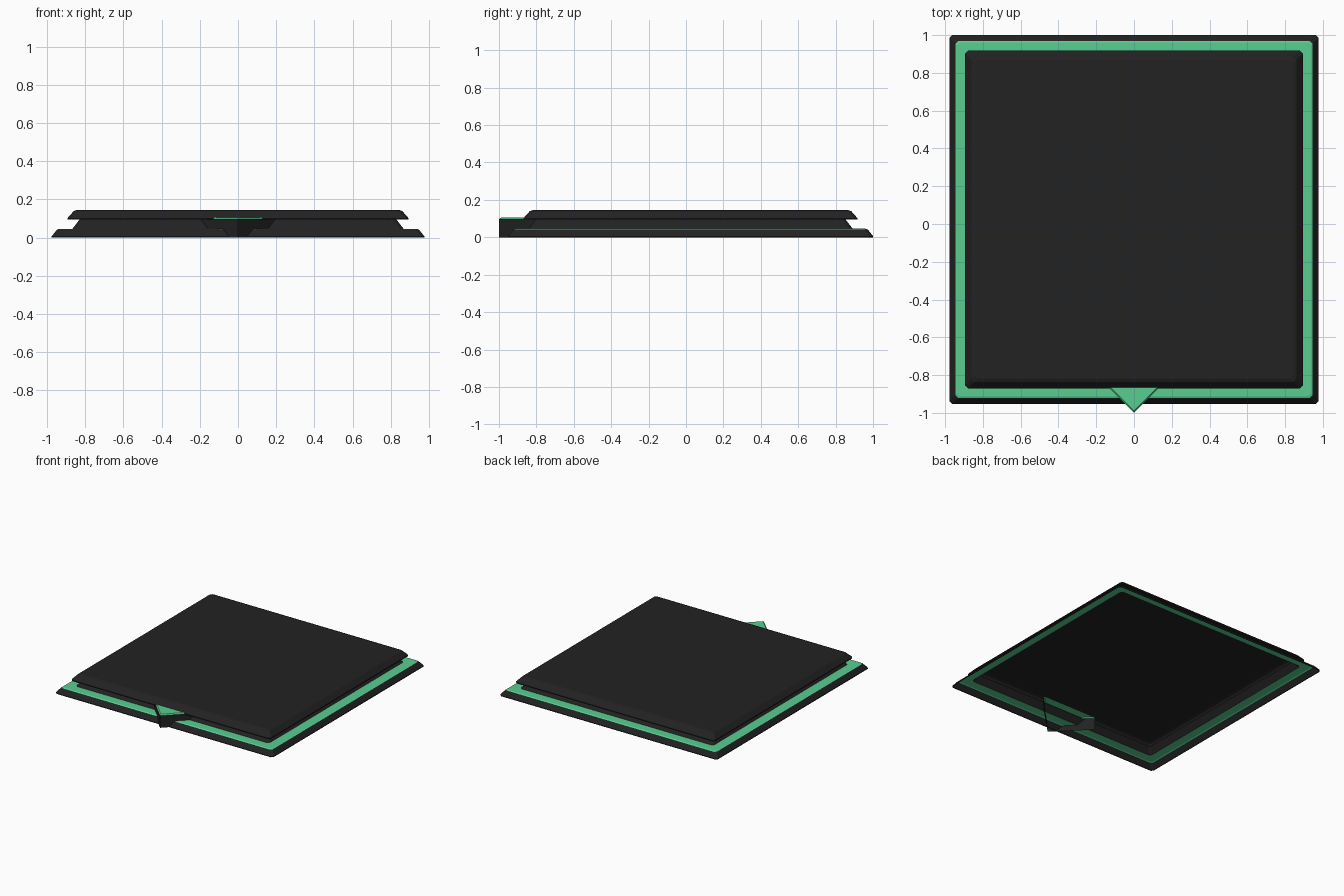
import bpy, bmesh

if "Cube" in bpy.data.objects:
    bpy.data.objects.remove(bpy.data.objects["Cube"])

CY = 0.024  # the square body sits slightly back, the pointer sticks out in front


def material(name, rgb):
    m = bpy.data.materials.new(name)
    m.diffuse_color = (*rgb, 1)
    m.use_nodes = True
    m.node_tree.nodes["Principled BSDF"].inputs["Base Color"].default_value = m.diffuse_color
    return m


DARK = material("charcoal", (0.016, 0.016, 0.016))
GREEN = material("mint green", (0.098, 0.61, 0.28))


def make_object(name, bm, mat):
    mesh = bpy.data.meshes.new(name)
    bm.to_mesh(mesh)
    bm.free()
    mesh.materials.append(mat)
    bpy.context.collection.objects.link(bpy.data.objects.new(name, mesh))


def square(h, c=0.016):
    """Square outline with clipped corners, counter-clockwise."""
    k = h - c
    return [(h, -k), (h, k), (k, h), (-k, h), (-h, k), (-h, -k), (-k, -h), (k, -h)]


def shell(name, profile, mat, cap=False):
    """Open-bottomed square shell through (half width, z) rings."""
    bm = bmesh.new()
    rings = [[bm.verts.new((x, y + CY, z)) for x, y in square(h)] for h, z in profile]
    for a, b in zip(rings, rings[1:]):
        for i in range(8):
            j = (i + 1) % 8
            bm.faces.new((a[i], a[j], b[j], b[i]))
    if cap:
        bm.faces.new(rings[-1])
    make_object(name, bm, mat)


def wedge(name, profile, mat, cap=False):
    """V-shaped shell through (apex y, z) outlines, open at back and bottom."""
    bm = bmesh.new()
    back = -0.75
    rings = [[bm.verts.new(p) for p in ((a - back, back, z), (0, a, z), (back - a, back, z))]
             for a, z in profile]
    for a, b in zip(rings, rings[1:]):
        for i in range(2):
            bm.faces.new((a[i], b[i], b[i + 1], a[i + 1]))
    if cap:
        bm.faces.new(rings[-1][::-1])
    make_object(name, bm, mat)


# sloped outer rim on the floor
shell("base_rim", [(0.977, 0), (0.977, 0.005), (0.951, 0.038), (0.946, 0.042)], DARK)
# coloured ledge with a slim bevelled edge
shell("ledge", [(0.946, 0.042), (0.936, 0.046), (0.867, 0.046)], GREEN)
# undercut neck and overhanging top plate
shell("top_plate", [(0.867, 0.046), (0.83, 0.094), (0.894, 0.094), (0.894, 0.101),
                    (0.86, 0.139), (0.843, 0.145)], DARK, cap=True)
# direction pointer at the front
wedge("pointer_walls", [(-1.0, 0), (-1.0, 0.098)], DARK)
wedge("pointer_top", [(-1.0, 0.098), (-0.988, 0.106)], GREEN, cap=True)
